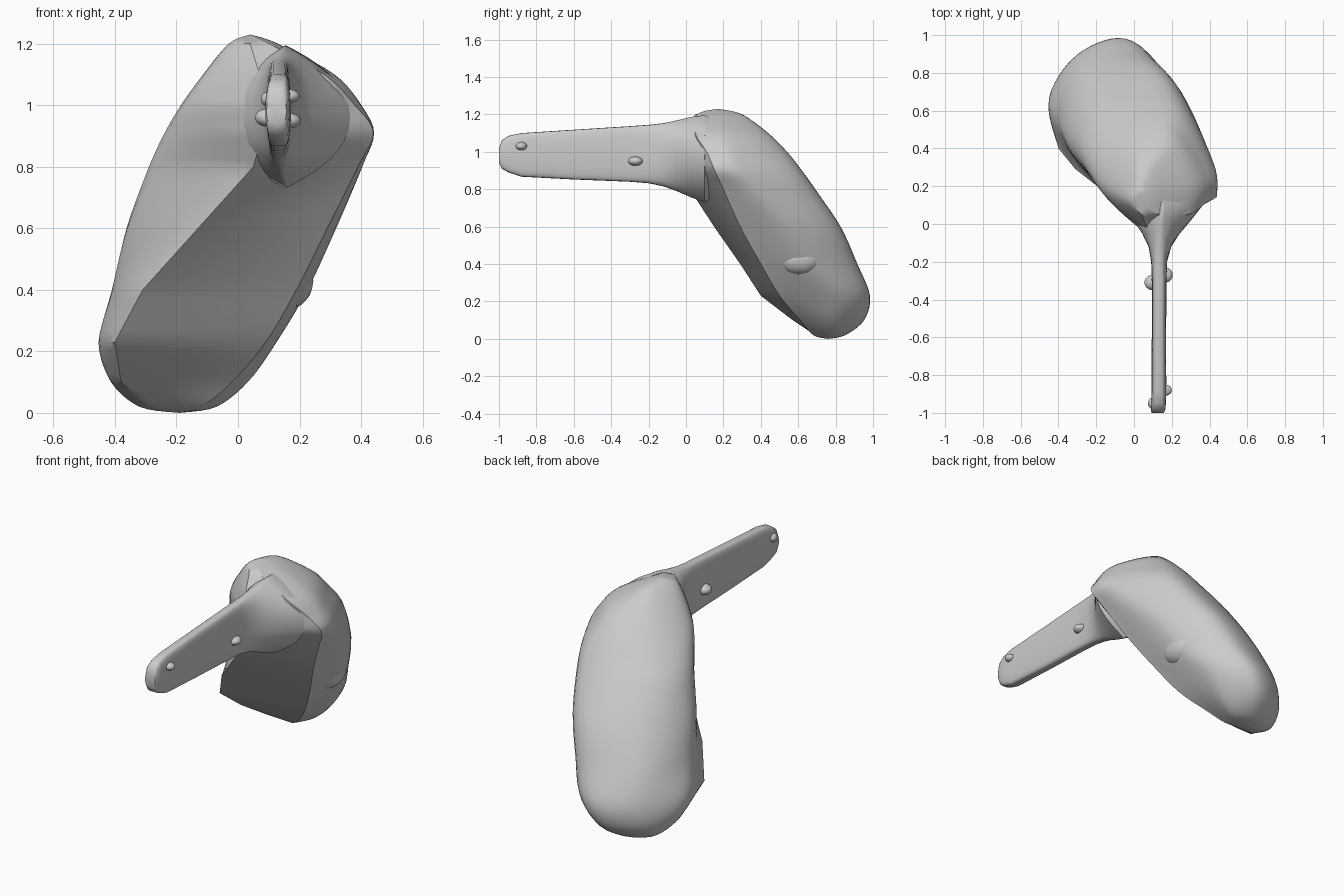
import bpy
import bmesh
import math
from mathutils import Vector

cube = bpy.data.objects.get("Cube")
if cube:
    bpy.data.objects.remove(cube, do_unlink=True)

# One plain grey for the whole model
grey = bpy.data.materials.new("plain_grey")
grey.use_nodes = True
colour = (0.6, 0.6, 0.6, 1)
grey.diffuse_color = colour
grey.node_tree.nodes["Principled BSDF"].inputs["Base Color"].default_value = colour


def finish(name, bm, angle=35):
    """Turn a bmesh into a smooth-shaded object."""
    bmesh.ops.remove_doubles(bm, verts=bm.verts, dist=0.0005)
    bmesh.ops.recalc_face_normals(bm, faces=bm.faces)
    mesh = bpy.data.meshes.new(name)
    bm.to_mesh(mesh)
    bm.free()
    mesh.materials.append(grey)
    obj = bpy.data.objects.new(name, mesh)
    bpy.context.scene.collection.objects.link(obj)
    bpy.ops.object.select_all(action="DESELECT")
    obj.select_set(True)
    bpy.context.view_layer.objects.active = obj
    bpy.ops.object.shade_smooth_by_angle(angle=math.radians(angle))


def spline(points, steps):
    """Sample a smooth curve that passes through every point."""
    ends = [points[0]] + points + [points[-1]]
    result = []
    for a, b, c, d in zip(ends, ends[1:], ends[2:], ends[3:]):
        for i in range(steps):
            t = i / steps
            result.append(b + (c - a) * t / 2 + (a * 2 - b * 5 + c * 4 - d) * t**2 / 2
                          + (b * 3 - a - c * 3 + d) * t**3 / 2)
    return result + [points[-1]]


def straight(points, steps):
    """Sample a chain of straight lines through the points."""
    result = [a.lerp(b, i / steps) for a, b in zip(points, points[1:]) for i in range(steps)]
    return result + [points[-1]]


def loft(name, rings, angle=35):
    """Skin a series of closed rings and cap both ends."""
    bm = bmesh.new()
    rows = [[bm.verts.new(p) for p in ring] for ring in rings]
    count = len(rows[0])
    for low, high in zip(rows, rows[1:]):
        for i in range(count):
            j = (i + 1) % count
            bm.faces.new((low[i], low[j], high[j], high[i]))
    bm.faces.new(rows[0])
    bm.faces.new(rows[-1])
    finish(name, bm, angle)


# Housing: level slices, each with front-left edge, left wall, two back
# shoulders, right wall and front-right edge
slices = [
    (0, [(-.19, .76)] * 6),
    (.02, [(-.29, .69), (-.32, .76), (-.25, .83), (-.14, .85), (-.07, .78), (-.12, .68)]),
    (.1, [(-.38, .57), (-.41, .72), (-.3, .88), (-.1, .95), (.03, .8), (-.02, .61)]),
    (.23, [(-.4, .4), (-.45, .66), (-.29, .9), (-.04, .98), (.12, .8), (.09, .5)]),
    (.4, [(-.31, .29), (-.41, .56), (-.28, .83), (.04, .91), (.22, .68), (.19, .4)]),
    (.6, [(-.13, .15), (-.36, .44), (-.23, .73), (.12, .82), (.31, .57), (.29, .29)]),
    (.8, [(.05, .02), (-.28, .33), (-.17, .61), (.2, .68), (.39, .4), (.39, .2)]),
    (.91, [(.08, -.06), (-.23, .26), (-.12, .53), (.22, .6), (.42, .31), (.44, .15)]),
    (1, [(.07, -.06), (-.18, .2), (-.08, .46), (.2, .53), (.39, .26), (.38, .11)]),
    (1.1, [(.07, -.03), (-.11, .16), (-.03, .38), (.18, .43), (.31, .22), (.28, .05)]),
    (1.2, [(.04, .05), (-.03, .14), (.02, .28), (.09, .29), (.13, .18), (.1, .06)]),
    (1.23, [(.04, .17)] * 6),
]
tracks = []
for k in range(6):
    path = straight if k == 0 else spline
    tracks.append(path([Vector((*pts[k], z)) for z, pts in slices], 5))
rings = []
for corners in zip(*tracks):
    ring = spline(list(corners), 7)
    front = [corners[-1].lerp(corners[0], i / 8) for i in range(1, 8)]
    rings.append(ring + front)
loft("mirror_housing", rings)

# Arm: upright slices with y, centre x, half width, bottom, top and how
# pointed the sides are; the root flares out into the housing
stations = [
    (-1, .125, .032, .94, 1.02, .4),
    (-.985, .127, .038, .91, 1.06, .4),
    (-.95, .13, .039, .89, 1.085, .4),
    (-.88, .132, .039, .867, 1.1, .4),
    (-.6, .132, .038, .852, 1.118, .4),
    (-.3, .133, .039, .84, 1.137, .4),
    (-.2, .133, .042, .832, 1.144, .5),
    (-.12, .137, .06, .815, 1.153, .8),
    (-.05, .143, .1, .79, 1.168, 1.3),
    (.03, .15, .16, .755, 1.187, 1.8),
    (.1, .155, .21, .73, 1.195, 2),
    (.2, .13, .15, .8, 1.16, 2),
]
rings = []
for y, x, half, low, high, point in stations:
    ring = []
    for i in range(40):
        a = math.tau * i / 40
        c, s = math.cos(a), math.sin(a)
        ring.append(Vector((
            x + half * math.copysign(abs(c) ** point, c), y,
            (low + high) / 2 + (high - low) / 2 * math.copysign(abs(s) ** .9, s))))
    rings.append(ring)
loft("support_arm", rings, 50)


def bump(name, centre, size):
    """Small rounded swelling."""
    bm = bmesh.new()
    bmesh.ops.create_icosphere(bm, subdivisions=3, radius=1)
    for v in bm.verts:
        v.co = Vector(centre) + Vector(v.co[i] * size[i] for i in range(3))
    finish(name, bm)


# Fixing knobs on both faces of the arm
bump("left_root_knob", (.165, -.27, .95), (.04, .04, .025))
bump("right_root_knob", (.098, -.31, .96), (.043, .04, .03))
bump("left_tip_knob", (.165, -.88, 1.03), (.035, .03, .022))
bump("right_tip_knob", (.1, -.95, 1.02), (.026, .03, .025))

# Raised swelling on the side wall of the housing
bump("side_swelling", (.17, .61, .43), (.075, .12, .09))
